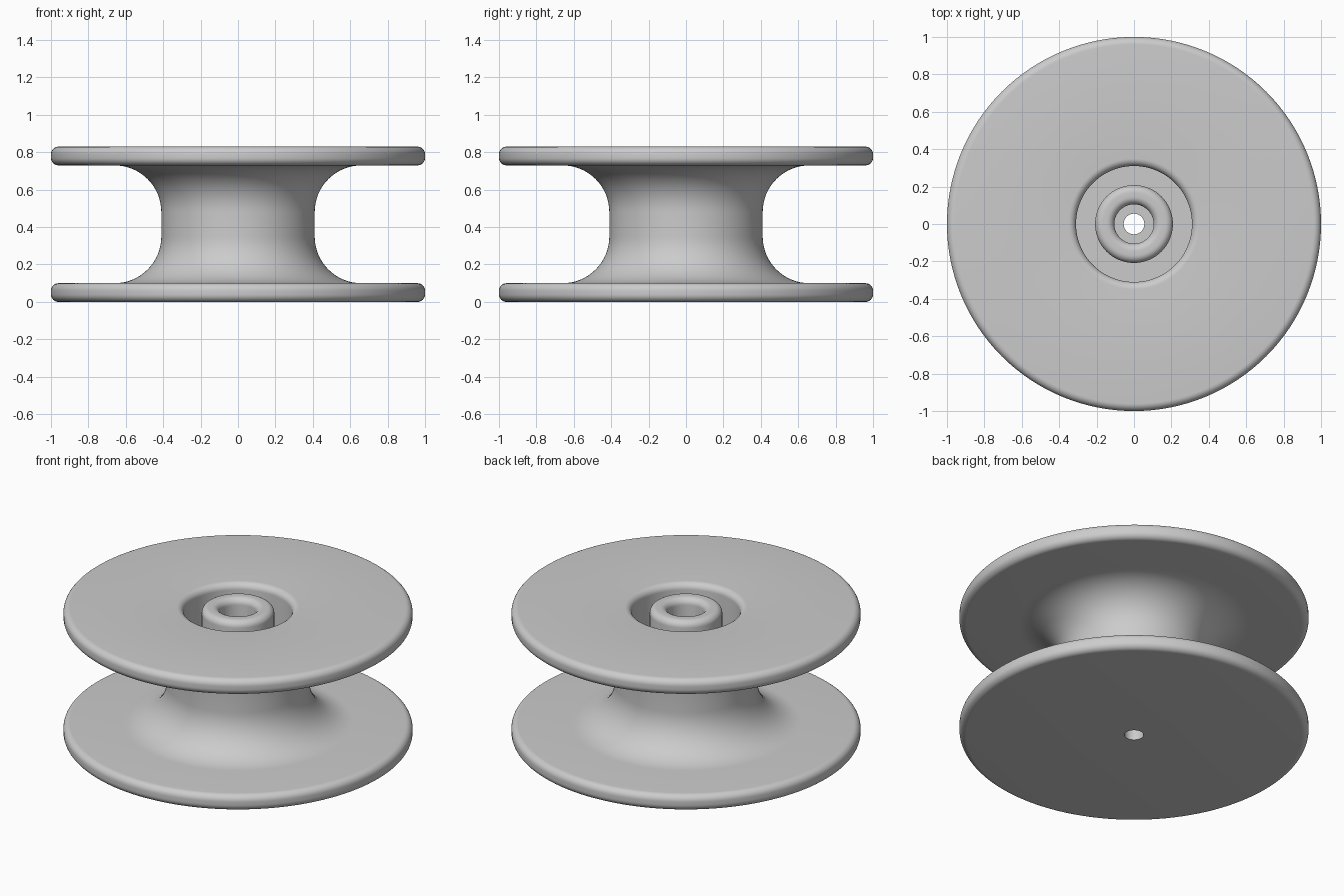
import bpy, bmesh
from math import cos, sin, radians, pi

cube = bpy.data.objects.get("Cube")
if cube:
    bpy.data.objects.remove(cube, do_unlink=True)

SEGMENTS = 128
HEIGHT = 0.83
WALL = 0.1
CORE_R = 0.41
SWEEP = 0.25
BORE_R = 0.055


def arc(r, z, radius, start, end, steps=8):
    """Points on a circular fillet in the radius/height plane."""
    angles = [radians(start + (end - start) * i / steps) for i in range(steps + 1)]
    return [(r + radius * cos(a), z + radius * sin(a)) for a in angles]


def rim(bottom, radius=0.04):
    """Rounded outer edge of one flange."""
    return (arc(1 - radius, bottom + radius, radius, -90, 0)
            + arc(1 - radius, bottom + WALL - radius, radius, 0, 90))


# Closed half section: flanges, waist, recess, then hub and bore
profile = [(BORE_R, 0)]
profile += rim(0)
profile += arc(CORE_R + SWEEP, WALL + SWEEP, SWEEP, 270, 180, 16)
profile += arc(CORE_R + SWEEP, HEIGHT - WALL - SWEEP, SWEEP, 180, 90, 16)
profile += rim(HEIGHT - WALL)
profile += arc(0.35, HEIGHT - 0.04, 0.04, 90, 180)
profile += [(0.31, WALL), (0.208, WALL)]
profile += arc(0.168, HEIGHT - 0.04, 0.04, 0, 90)
profile += arc(0.145, HEIGHT - 0.04, 0.04, 90, 180)
profile += [(0.105, WALL), (BORE_R, WALL)]

# Revolve the section around the vertical axis
bm = bmesh.new()
verts = [bm.verts.new((r, 0, z)) for r, z in profile]
edges = [bm.edges.new((a, b)) for a, b in zip(verts, verts[1:] + verts[:1])]
bmesh.ops.spin(bm, geom=verts + edges, cent=(0, 0, 0), axis=(0, 0, 1),
               angle=2 * pi, steps=SEGMENTS, use_merge=True)
bmesh.ops.remove_doubles(bm, verts=bm.verts[:], dist=0.0001)
bmesh.ops.recalc_face_normals(bm, faces=bm.faces[:])
mesh = bpy.data.meshes.new("spool")
bm.to_mesh(mesh)
bm.free()

spool = bpy.data.objects.new("spool", mesh)
bpy.context.collection.objects.link(spool)

# Plain grey finish
grey = bpy.data.materials.new("light_grey")
grey.use_nodes = True
color = (0.6, 0.6, 0.6, 1)
grey.diffuse_color = color
grey.node_tree.nodes["Principled BSDF"].inputs["Base Color"].default_value = color
mesh.materials.append(grey)

# Smooth fillets, crisp inner corners
bpy.ops.object.select_all(action="DESELECT")
spool.select_set(True)
bpy.context.view_layer.objects.active = spool
bpy.ops.object.shade_smooth_by_angle(angle=radians(35))
